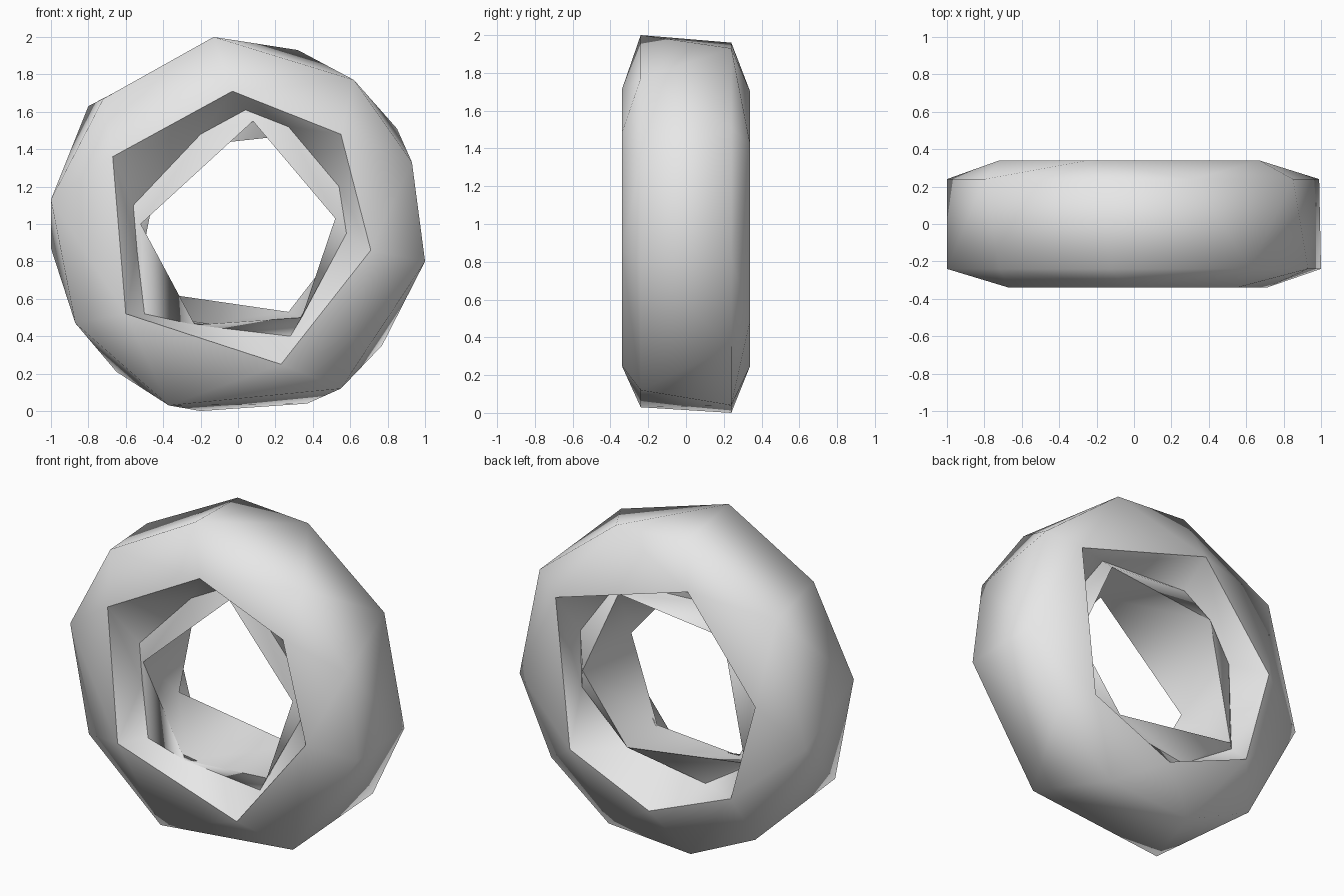
import bpy
import bmesh
import math
from mathutils import Vector

default_cube = bpy.data.objects.get("Cube")
if default_cube:
    bpy.data.objects.remove(default_cube, do_unlink=True)


def make_material(name, colour):
    material = bpy.data.materials.new(name)
    material.use_nodes = True
    material.diffuse_color = colour
    material.node_tree.nodes["Principled BSDF"].inputs["Base Color"].default_value = colour
    return material


def add_loop(bm, depth, outline):
    """Place an x, z outline at a depth, ordered by angle around the ring axis."""
    ordered = sorted(outline, key=lambda p: math.atan2(p[1] - 1, p[0]))
    return [bm.verts.new((x, depth, z)) for x, z in ordered]


def flat_distance(a, b):
    return Vector((a.co.x - b.co.x, a.co.z - b.co.z)).length


def bridge(bm, first, second):
    """Join two loops of different counts, always taking the shorter diagonal."""
    start = min(range(len(second)), key=lambda k: flat_distance(first[0], second[k]))
    second = second[start:] + second[:start]
    i = j = 0
    while i < len(first) or j < len(second):
        a, b = first[i % len(first)], second[j % len(second)]
        next_a, next_b = first[(i + 1) % len(first)], second[(j + 1) % len(second)]
        step_first = j == len(second) or (
            i < len(first) and flat_distance(next_a, b) <= flat_distance(a, next_b))
        if step_first:
            bm.faces.new((a, next_a, b))
            i += 1
        else:
            bm.faces.new((a, next_b, b))
            j += 1


def mark_sharp(bm, loop):
    for a, b in zip(loop, loop[1:] + loop[:1]):
        edge = bm.edges.get((a, b))
        if edge:
            edge.smooth = False


# Irregular outlines of the faceted ring
front_shoulder = [(-.13, 2), (.62, 1.77), (.93, 1.33), (1, .8), (.55, .12),
                  (-.37, .03), (-.87, .47), (-1, 1.13), (-.72, 1.67)]
front_lip = [(-.03, 1.71), (.55, 1.48), (.71, .86), (.23, .25), (-.6, .52), (-.67, 1.36)]
front_groove = [(.04, 1.61), (-.2, 1.48), (-.56, 1.1), (-.54, .86), (-.5, .52),
                (.28, .4), (.58, .95), (.54, 1.2), (.27, 1.52)]
front_bore = [(.08, 1.55), (.52, 1.03), (.34, .5), (-.23, .46), (-.52, 1)]
back_bore = [(.33, 1.48), (-.4, 1.4), (-.55, .65), (.27, .53), (.58, .93)]
back_groove = [(-.24, .42), (.28, .5), (.62, .8), (.63, 1.15), (.36, 1.53),
               (-.25, 1.56), (-.58, 1.2), (-.6, .65)]
back_lip = [(.67, 1.42), (-.25, 1.7), (-.72, 1.1), (-.55, .48), (.02, .25), (.57, .49)]
back_shoulder = [(.32, 1.93), (.85, 1.51), (.99, .82), (.77, .35), (.37, .04),
                 (-.2, 0), (-.65, .21), (-1, .87), (-.8, 1.63), (-.17, 1.96)]

# Section through the ring, from front shoulder round the bore to the back
section = [(-.24, front_shoulder), (-.34, front_lip), (-.18, front_groove),
           (-.2, front_bore), (.2, back_bore), (.15, back_groove),
           (.34, back_lip), (.24, back_shoulder)]

bm = bmesh.new()
loops = [add_loop(bm, depth, outline) for depth, outline in section]
for current, following in zip(loops, loops[1:] + loops[:1]):
    bridge(bm, current, following)
bmesh.ops.recalc_face_normals(bm, faces=bm.faces[:])

# Soft outer shell, crisp lips, grooves and bore edges
for face in bm.faces:
    face.smooth = True
for loop in loops[1:-1]:
    mark_sharp(bm, loop)

mesh = bpy.data.meshes.new("faceted_ring")
bm.to_mesh(mesh)
bm.free()
mesh.materials.append(make_material("light grey", (.8, .8, .8, 1)))
ring = bpy.data.objects.new("faceted_ring", mesh)
bpy.context.collection.objects.link(ring)
